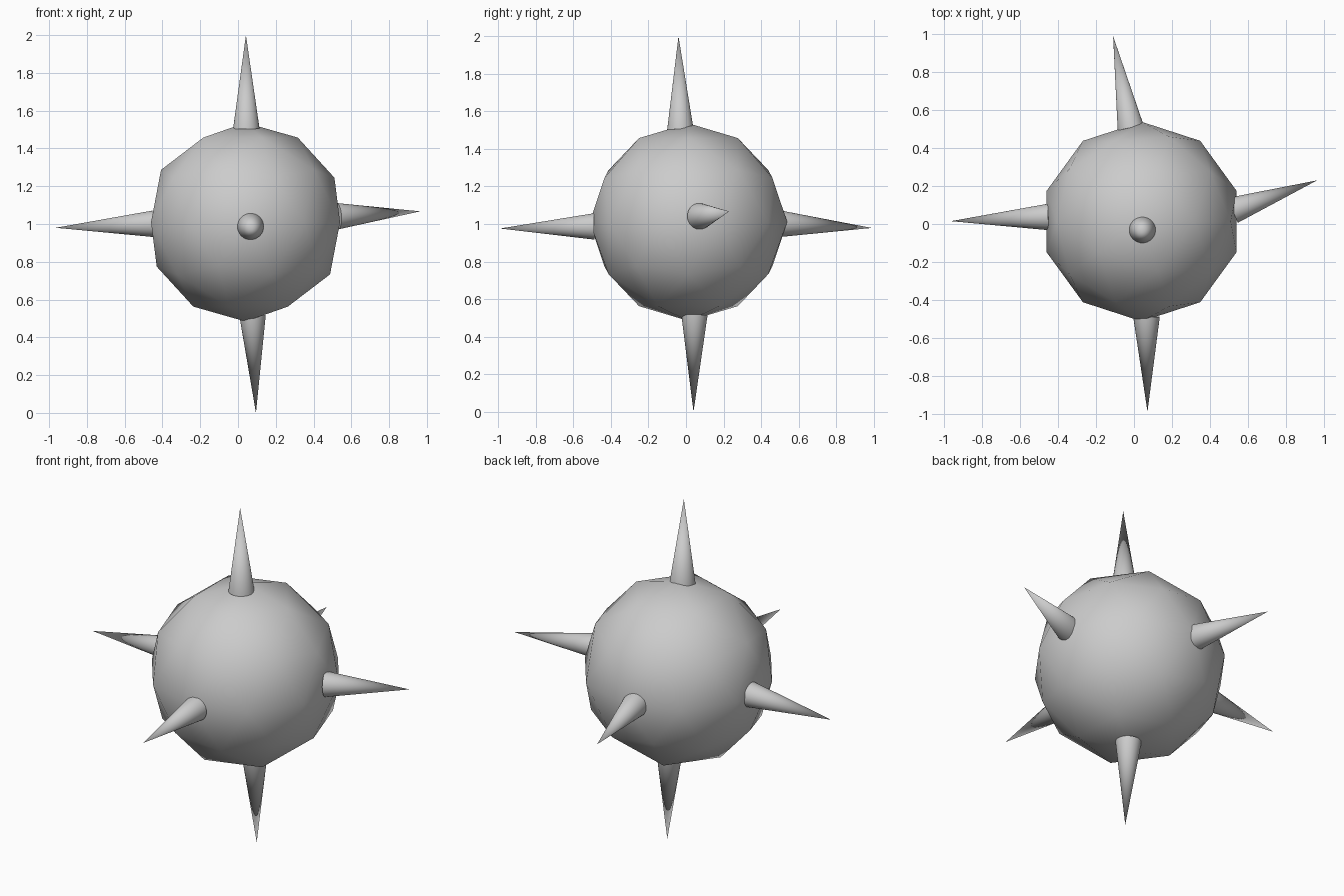
import bpy
from mathutils import Vector

if "Cube" in bpy.data.objects:
    bpy.data.objects.remove(bpy.data.objects["Cube"])

CENTRE = Vector((0.04, 0.013, 1.01))

# Faceted, smooth-shaded body
bpy.ops.mesh.primitive_ico_sphere_add(subdivisions=2, radius=0.526, location=CENTRE)
body = bpy.context.object
body.name = "body"
bpy.ops.object.shade_smooth()


def spike(name, base, tip, radius=0.07):
    """Cone running from its base centre to its tip."""
    base, tip = Vector(base), Vector(tip)
    axis = tip - base
    bpy.ops.mesh.primitive_cone_add(vertices=32, radius1=radius, radius2=0,
                                    depth=axis.length, location=(base + tip) / 2)
    ob = bpy.context.object
    ob.name = name
    ob.rotation_euler = axis.to_track_quat('Z', 'Y').to_euler()
    bpy.ops.object.shade_smooth_by_angle()


# Slightly irregular spikes, one in each direction
spike("top_spike", (0.044, -0.03, 1.505), (0.042, -0.04, 2.0))
spike("bottom_spike", (0.077, 0.045, 0.515), (0.095, 0.04, 0.0))
spike("right_spike", (0.525, 0.073, 1.041), (0.965, 0.23, 1.067))
spike("left_spike", (-0.45, 0.037, 1.001), (-0.965, 0.015, 0.98))
spike("front_spike", (0.066, -0.49, 0.987), (0.071, -0.99, 0.976))
spike("back_spike", (-0.017, 0.505, 1.001), (-0.11, 0.99, 0.979))
